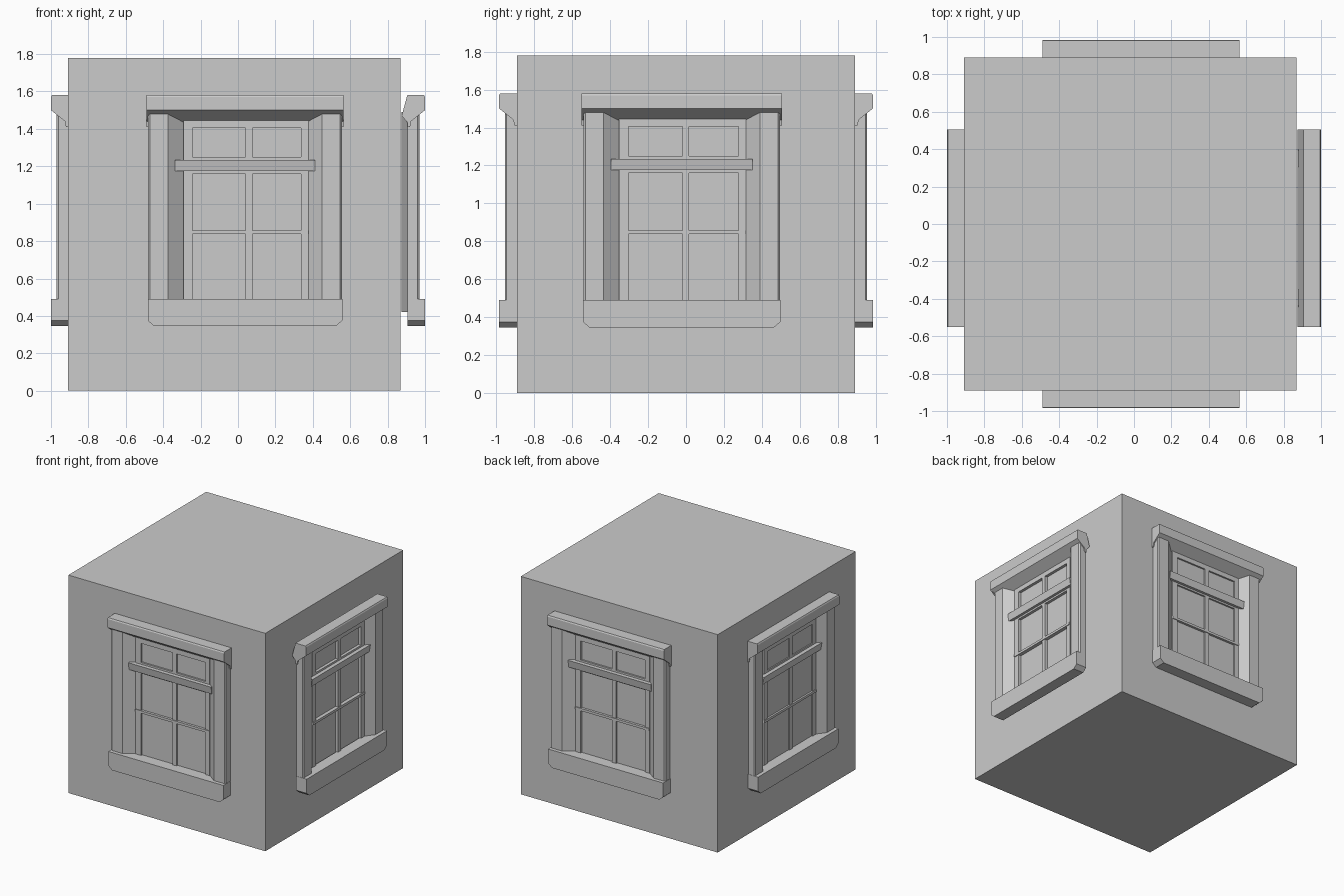
import bpy, bmesh, math
from mathutils import Matrix, Vector

cube = bpy.data.objects.get("Cube")
if cube:
    bpy.data.objects.remove(cube, do_unlink=True)

stone = bpy.data.materials.new("plain_grey")
stone.use_nodes = True
GREY = (0.6, 0.6, 0.6, 1)
stone.diffuse_color = GREY
stone.node_tree.nodes["Principled BSDF"].inputs["Base Color"].default_value = GREY


def prism(name, profile, start, end, place):
    """Sweep a 2D profile from start to end; place maps (a, b, t) to a point."""
    bm = bmesh.new()
    rings = [[bm.verts.new(place(a, b, t)) for a, b in profile] for t in (start, end)]
    bm.faces.new(rings[0])
    bm.faces.new(rings[1])
    n = len(profile)
    for i in range(n):
        j = (i + 1) % n
        bm.faces.new((rings[0][i], rings[0][j], rings[1][j], rings[1][i]))
    bmesh.ops.recalc_face_normals(bm, faces=bm.faces)
    mesh = bpy.data.meshes.new(name)
    bm.to_mesh(mesh)
    bm.free()
    mesh.materials.append(stone)
    return name, mesh


# Sweep directions: window local frame has -y pointing out of the wall
def along_x(d, z, t):
    return Vector((t, -d, z))


def along_z(x, d, t):
    return Vector((x, -d, t))


def along_depth(x, z, t):
    return Vector((x, -t, z))


def rect(a0, a1, b0, b1):
    return [(a0, b0), (a1, b0), (a1, b1), (a0, b1)]


def box(name, x0, x1, z0, z1, d0, d1):
    return prism(name, rect(x0, x1, z0, z1), d0, d1, along_depth)


def mirrored(profile):
    return [(-a, b) for a, b in profile]


# Wall block
name, mesh = box("wall_block", -0.91, 0.87, 0, 1.78, -0.89, 0.89)
bpy.context.collection.objects.link(bpy.data.objects.new(name, mesh))

BACK = -0.03
BAR = 0.014
parts = []

# Header with sloping soffit, and its dropped end pieces
header = [(BACK, 1.47), (0, 1.58), (0.09, 1.58), (0.095, 1.57), (0.095, 1.5), (0, 1.435)]
parts.append(prism("header", header, -0.5275, 0.5275, along_x))
drop = [(0, 1.5), (0.095, 1.5), (0.02, 1.44), (0.015, 1.41), (0, 1.41)]
for side, s in (("left", 1), ("right", -1)):
    parts.append(prism(side + "_header_end", drop, s * 0.517, s * 0.5275, along_x))

# Sill with clipped lower corners
sill = [(-0.52, 0.49), (-0.52, 0.375), (-0.485, 0.345),
        (0.485, 0.345), (0.52, 0.375), (0.52, 0.49)]
parts.append(prism("sill", sill, 0, 0.095, along_depth))

# Splayed side jambs
jamb = [(0.5175, 0), (0.5175, 0.055), (0.508, 0.065), (0.4125, 0.065),
        (0.3275, 0), (0.3275, BACK), (0.41, BACK)]
parts.append(prism("left_jamb", jamb, 0.42, 1.49, along_z))
parts.append(prism("right_jamb", mirrored(jamb), 0.42, 1.49, along_z))

# Glass backing, sash stiles, rails and glazing bars
parts.append(box("glass", -0.34, 0.34, 0.42, 1.46, BACK, -0.01))
parts.append(box("right_stile", -0.33, -0.281, 0.48, 1.44, BACK, BAR))
parts.append(box("left_stile", 0.3, 0.34, 0.48, 1.44, BACK, BAR))
parts.append(box("centre_bar", 0.003, 0.039, 0.48, 1.44, BACK, BAR))
parts.append(box("top_rail", -0.33, 0.34, 1.405, 1.445, BACK, BAR))
parts.append(box("middle_rail", -0.33, 0.34, 0.838, 0.858, BACK, BAR + 0.006))
parts.append(box("upper_rail", -0.33, 0.34, 1.16, 1.25, BACK, BAR))

# Projecting transom
transom = [(0, 1.175), (0.036, 1.175), (0.046, 1.235), (0, 1.235)]
parts.append(prism("transom", transom, -0.374, 0.374, along_x))

# One window on each wall
walls = {"front": (0.0375, -0.89, 0), "left": (0.905, -0.0225, 90),
         "back": (0.0375, 0.89, 180), "right": (-0.905, -0.0225, -90)}
for wall, (x, y, angle) in walls.items():
    turn = Matrix.Translation((x, y, 0)) @ Matrix.Rotation(math.radians(angle), 4, "Z")
    for part, mesh in parts:
        obj = bpy.data.objects.new(wall + "_window_" + part, mesh)
        obj.matrix_world = turn
        bpy.context.collection.objects.link(obj)
